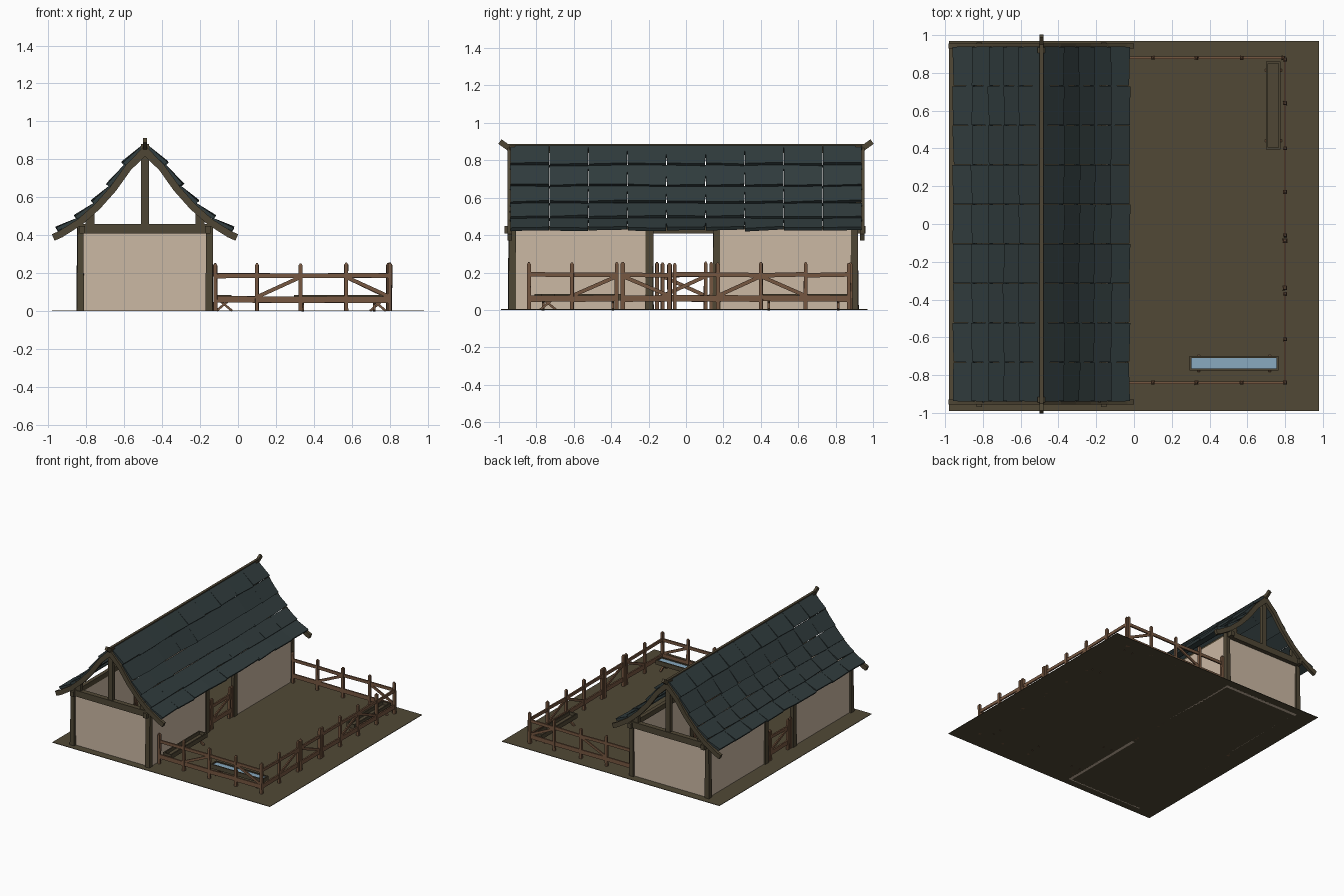
import bpy, bmesh, math, random
from mathutils import Vector, Matrix

if "Cube" in bpy.data.objects:
    bpy.data.objects.remove(bpy.data.objects["Cube"])

random.seed(4)
CX = -0.49  # ridge line x


def material(name, rgb):
    m = bpy.data.materials.new(name)
    m.diffuse_color = (*rgb, 1)
    m.use_nodes = True
    m.node_tree.nodes["Principled BSDF"].inputs["Base Color"].default_value = m.diffuse_color
    return m


TIMBER = material("dark timber", (0.078, 0.062, 0.035))
EARTH = material("packed earth", (0.082, 0.066, 0.037))
PLASTER = material("plaster", (0.60, 0.48, 0.37))
SLATE = material("roof slate", (0.030, 0.045, 0.047))
FENCE = material("fence wood", (0.18, 0.095, 0.052))
WATER = material("water", (0.25, 0.40, 0.53))


def finish(bm, name, mat):
    bmesh.ops.recalc_face_normals(bm, faces=bm.faces)
    me = bpy.data.meshes.new(name)
    bm.to_mesh(me)
    bm.free()
    me.materials.append(mat)
    ob = bpy.data.objects.new(name, me)
    bpy.context.collection.objects.link(ob)
    return ob


def box(bm, lo, hi):
    lo, hi = Vector(lo), Vector(hi)
    m = Matrix.Translation((lo + hi) / 2) @ Matrix.Diagonal((*(hi - lo), 1))
    return bmesh.ops.create_cube(bm, size=1, matrix=m)["verts"]


def beam(bm, p, q, w, h):
    """Square-cut beam from p to q, w wide and h deep."""
    p, q = Vector(p), Vector(q)
    d = q - p
    side = d.cross(Vector((0, 0, 1)))
    side = side.normalized() if side.length > 0.01 * d.length else Vector((1, 0, 0))
    up = side.cross(d).normalized()
    m = Matrix((side * w, d, up * h)).transposed().to_4x4()
    m.translation = (p + q) / 2
    return bmesh.ops.create_cube(bm, size=1, matrix=m)["verts"]


def jit(a):
    return random.uniform(-a, a)


# ground
bm = bmesh.new()
box(bm, (-0.98, -0.99, 0), (0.98, 0.97, 0.004))
finish(bm, "yard_ground", EARTH)

# plaster walls, with an opening through both long sides
bm = bmesh.new()
for y in (-0.93, 0.88):
    box(bm, (-0.83, y, 0), (-0.15, y + 0.025, 0.425))
for x in (-0.835, -0.165):
    box(bm, (x, -0.93, 0), (x + 0.025, -0.19, 0.43))
    box(bm, (x, 0.165, 0), (x + 0.025, 0.9, 0.43))
finish(bm, "walls", PLASTER)

# timber posts, tapered a little towards the top
bm = bmesh.new()
for x in (-0.83, -0.15):
    for y in (-0.93, -0.195, 0.165, 0.9):
        vs = beam(bm, (x, y, 0), (x, y, 0.46), 0.038, 0.042)
        for v in vs:
            k = 1 if v.co.z < 0.2 else 0.85
            v.co.x = x + (v.co.x - x) * k + jit(0.003)
            v.co.y = y + (v.co.y - y) * k + jit(0.003)
finish(bm, "wall_posts", TIMBER)

# wall plates and gable framing
bm = bmesh.new()
for x in (-0.82, -0.16):
    box(bm, (x - 0.015, -0.97, 0.41), (x + 0.015, 0.96, 0.45))
for y in (-0.93, 0.92):
    box(bm, (-0.83, y - 0.02, 0.41), (-0.15, y + 0.02, 0.46))
    box(bm, (CX - 0.02, y - 0.015, 0.42), (CX + 0.02, y + 0.015, 0.88))
    for x in (-0.78, -0.2):
        box(bm, (x - 0.023, y - 0.014, 0.45), (x + 0.023, y + 0.014, 0.53))
finish(bm, "gable_frame", TIMBER)

# ridge beam with upturned ends
bm = bmesh.new()
box(bm, (CX - 0.01, -0.95, 0.84), (CX + 0.01, 0.95, 0.888))
for s in (-1, 1):
    beam(bm, (CX, s * 0.925, 0.85), (CX, s * 0.995, 0.9), 0.02, 0.03)
finish(bm, "ridge_beam", TIMBER)

# sagging roof profile: distance from the ridge, height
PROFILE = [Vector(p) for p in
           [(0, 0.89), (0.11, 0.775), (0.19, 0.663), (0.27, 0.573), (0.36, 0.493), (0.46, 0.43)]]


def normal(a, b):
    d = (b - a).normalized()
    return Vector((-d.y, d.x))


# barge boards along the gable edges
bm = bmesh.new()
pts = PROFILE + [Vector((0.495, 0.415))]
top, low = [], []
for i, p in enumerate(pts):
    n = normal(pts[max(i - 1, 0)], pts[min(i + 1, len(pts) - 1)])
    top.append(p - n * 0.01)
    low.append(p - n * 0.047)
top[0], low[0] = Vector((0, 0.875)), Vector((0, 0.815))
for s in (-1, 1):
    for y in (-0.955, 0.93):
        for i in range(len(pts) - 1):
            quad = (top[i], top[i + 1], low[i + 1], low[i])
            f = bm.faces.new([bm.verts.new((CX + s * p.x, y, p.y)) for p in quad])
            ext = bmesh.ops.extrude_face_region(bm, geom=[f], use_keep_orig=True)["geom"]
            for v in ext:
                if isinstance(v, bmesh.types.BMVert):
                    v.co.y += 0.025
finish(bm, "barge_boards", TIMBER)

# overlapping roof slates
bm = bmesh.new()
COLS, Y0, Y1 = 9, -0.94, 0.94
step = (Y1 - Y0) / COLS
for s in (-1, 1):
    for i in range(5):
        a, b = PROFILE[i], PROFILE[i + 1]
        n = normal(a, b)
        for j in range(COLS):
            yc = Y0 + step * (j + 0.5)
            tip = {-1: random.uniform(0, 0.004), 1: random.uniform(0.002, 0.010)}
            slip = {-1: jit(0.005), 1: jit(0.005)}
            for v in bmesh.ops.create_cube(bm, size=2)["verts"]:
                lower, sy, sz = v.co.x > 0, int(round(v.co.y)), v.co.z > 0
                if lower:
                    p = b + (b - a).normalized() * slip[sy]
                    p = p + n * (tip[sy] + (0.010 if sz else -0.010))
                else:
                    p = a + n * (-0.002 if sz else -0.020)
                    if i == 0:
                        p = Vector((0, 0.888 if sz else 0.865))
                y = yc + sy * step * (0.5 if not lower else 0.49)
                v.co = (CX + s * p.x, y, p.y)
finish(bm, "roof_slates", SLATE)


# fences: posts, two rails per bay, optional brace (+1 rises along the run, -1 falls)
def fence(name, start, axis, stops, braces, w=0.02):
    bm = bmesh.new()
    d = Vector((1, 0, 0)) if axis == "x" else Vector((0, 1, 0))
    at = lambda t, z: Vector(start) + d * t + Vector((0, 0, z))
    for t in stops:
        top_z = 0.245 + jit(0.004)
        for v in beam(bm, at(t, 0), at(t, top_z), w, w):
            v.co.x += jit(0.0015)
            v.co.y += jit(0.0015)
        # pointed post head
        bmesh.ops.create_cone(bm, cap_ends=True, segments=4, radius1=w * 0.65, radius2=w * 0.3,
                              depth=0.01, matrix=Matrix.Translation(at(t, top_z + 0.004))
                              @ Matrix.Rotation(math.pi / 4, 4, "Z"))
    for k, (t, u) in enumerate(zip(stops, stops[1:])):
        beam(bm, at(t, 0.188 + jit(0.003)), at(u, 0.188 + jit(0.003)), 0.012, 0.024)
        beam(bm, at(t, 0.062 + jit(0.003)), at(u, 0.062 + jit(0.003)), 0.012, 0.034)
        if braces[k]:
            z0, z1 = (0.075, 0.18) if braces[k] > 0 else (0.18, 0.075)
            beam(bm, at(t, z0), at(u, z1), 0.01, 0.02)
    finish(bm, name, FENCE)


run_x = [-0.12, 0.10, 0.33, 0.57, 0.80]
fence("front_fence", (0, -0.84, 0), "x", run_x, [0, 1, 0, -1])
fence("back_fence", (0, 0.88, 0), "x", run_x[:-1] + [0.79], [0, 1, 0, -1])
fence("side_fence_near", (0.8, 0, 0), "y", [-0.84, -0.61, -0.37], [0, 1])
fence("side_fence_far", (0.8, 0, 0), "y", [-0.06, 0.17, 0.40, 0.64, 0.87], [0, 1, -1, 0])
fence("yard_gate", (0.8, 0, 0), "y", [-0.338, -0.088], [-1], 0.024)
for name, x, br in (("inner_gate", -0.15, 1), ("outer_gate", -0.83, -1)):
    fence(name, (x, 0, 0), "y", [-0.155, -0.125, 0.105, 0.135], [0, br, 0])


# troughs: hollow box on crossed legs
def trough(name, x0, y0, x1, y1, fill):
    bm = bmesh.new()
    t, z0, z1 = 0.01, 0.05, 0.085
    box(bm, (x0, y0, z0), (x1, y1, z0 + 0.01))
    box(bm, (x0, y0, z0), (x0 + t, y1, z1))
    box(bm, (x1 - t, y0, z0), (x1, y1, z1))
    box(bm, (x0 + t, y0, z0), (x1 - t, y0 + t, z1))
    box(bm, (x0 + t, y1 - t, z0), (x1 - t, y1, z1))
    finish(bm, name, TIMBER)
    bm = bmesh.new()
    c, h = Vector(((x0 + x1) / 2, (y0 + y1) / 2, 0)), Vector((x1 - x0, y1 - y0, 0)) / 2
    long, wide = (Vector((h.x, 0, 0)), Vector((0, h.y, 0)))
    if h.y > h.x:
        long, wide = Vector((0, h.y, 0)), Vector((h.x, 0, 0))
    for e in (-0.8, 0.8):
        for s in (-1, 1):
            foot = c + long * e + wide * s * 1.1 + Vector((0, 0, 0.002))
            beam(bm, foot, c + long * e - wide * s * 0.6 + Vector((0, 0, 0.055)), 0.014, 0.012)
    finish(bm, name + "_legs", FENCE)
    if fill:
        bm = bmesh.new()
        box(bm, (x0 + t, y0 + t, z0 + 0.01), (x1 - t, y1 - t, 0.077))
        finish(bm, name + "_water", WATER)


trough("water_trough", 0.295, -0.775, 0.765, -0.7, True)
trough("feed_trough_back", 0.7, 0.395, 0.775, 0.86, False)
trough("feed_trough_front", -0.11, -0.81, -0.035, -0.345, False)
